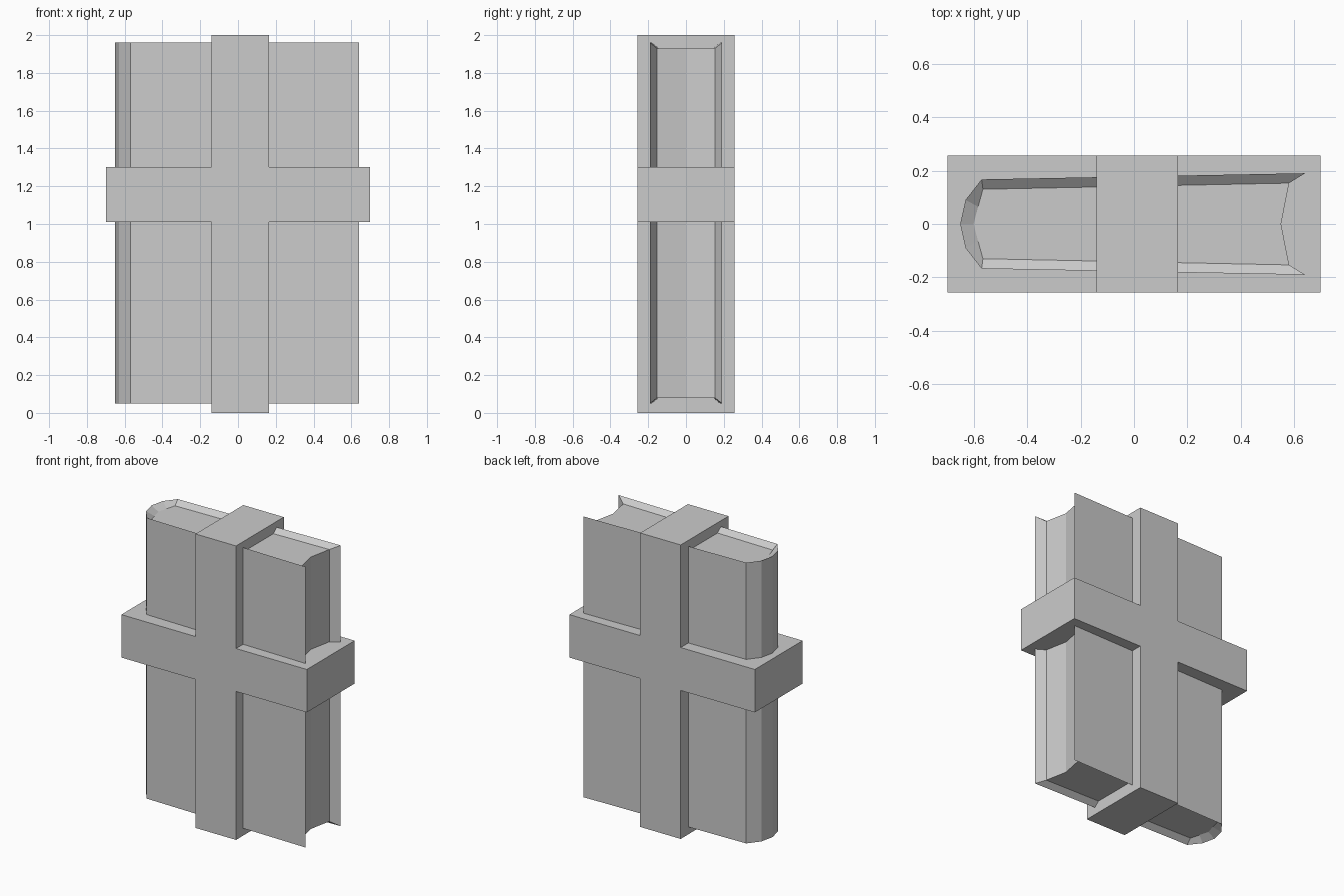
import bpy

if "Cube" in bpy.data.objects:
    bpy.data.objects.remove(bpy.data.objects["Cube"])

# Half outlines on the -y side, fore-edge to spine (x, y); mirrored in y
OUTER = [(0.64, -0.19), (-0.57, -0.167), (-0.63, -0.09), (-0.65, 0)]
INNER = [(0.58, -0.153), (-0.565, -0.13), (-0.583, -0.065), (-0.60, 0)]
Z_OUT = (0.05, 1.96)
Z_IN = (0.08, 1.93)


def mirror(half):
    return half + [(x, -y) for x, y in reversed(half[:-1])]


def lift(points, z):
    return [(x, y, z) for x, y in points]


def make(name, verts, faces):
    mesh = bpy.data.meshes.new(name)
    mesh.from_pydata(verts, [], faces)
    mesh.update()
    obj = bpy.data.objects.new(name, mesh)
    bpy.context.collection.objects.link(obj)
    return obj


outer, inner = mirror(OUTER), mirror(INNER)
n = len(outer)

# Book cover: outer wrap with rims sloping in to the page block
loops = [lift(inner, Z_IN[0]), lift(outer, Z_OUT[0]),
         lift(outer, Z_OUT[1]), lift(inner, Z_IN[1])]
faces = []
for r in range(3):
    for i in range(n - 1):
        a, b = r * n + i, (r + 1) * n + i
        faces.append((a, b, b + 1, a + 1))
# sloping lips of both boards at the fore-edge
faces.append((0, 3 * n, 2 * n, n))
e = n - 1
faces.append((e, n + e, 2 * n + e, 3 * n + e))
make("book_cover", [v for loop in loops for v in loop], faces)

# Page block: top, bottom and hollow fore-edge
block = inner + [(0.55, 0)]
m = len(block)
page_faces = [tuple(range(m)), tuple(range(2 * m - 1, m - 1, -1)),
              (m - 2, m - 1, 2 * m - 1, 2 * m - 2), (m - 1, 0, m, 2 * m - 1)]
make("page_block", lift(block, Z_IN[0]) + lift(block, Z_IN[1]), page_faces)

# Crossing bands wrapped around the book, one cross-shaped solid
L, R, W = -0.14, 0.165, 0.698
LO, HI = 1.01, 1.302
cross = [(L, 0), (R, 0), (R, LO), (W, LO), (W, HI), (R, HI),
         (R, 2), (L, 2), (L, HI), (-W, HI), (-W, LO), (L, LO)]
k = len(cross)
verts = [(x, y, z) for y in (-0.257, 0.257) for x, z in cross]
band_faces = [tuple(range(k)), tuple(range(2 * k - 1, k - 1, -1))]
band_faces += [(i, i + k, (i + 1) % k + k, (i + 1) % k) for i in range(k)]
make("crossed_bands", verts, band_faces)

# Consistent outward normals on the closed and open shells
import bmesh
for obj in bpy.context.collection.objects:
    bm = bmesh.new()
    bm.from_mesh(obj.data)
    if obj.name == "crossed_bands":
        bmesh.ops.recalc_face_normals(bm, faces=bm.faces)
    else:
        # flip any face pointing away from its visible side
        for f in bm.faces:
            f.normal_update()
            c = f.calc_center_median()
            nx, ny, nz = f.normal
            if abs(nz) > 0.3:
                wrong = nz * (c.z - 1) < 0
            elif c.x > 0.55:
                wrong = nx < 0
            elif c.x < -0.57:
                wrong = nx > 0
            else:
                wrong = ny * c.y < 0
            if wrong:
                f.normal_flip()
    bm.to_mesh(obj.data)
    bm.free()
